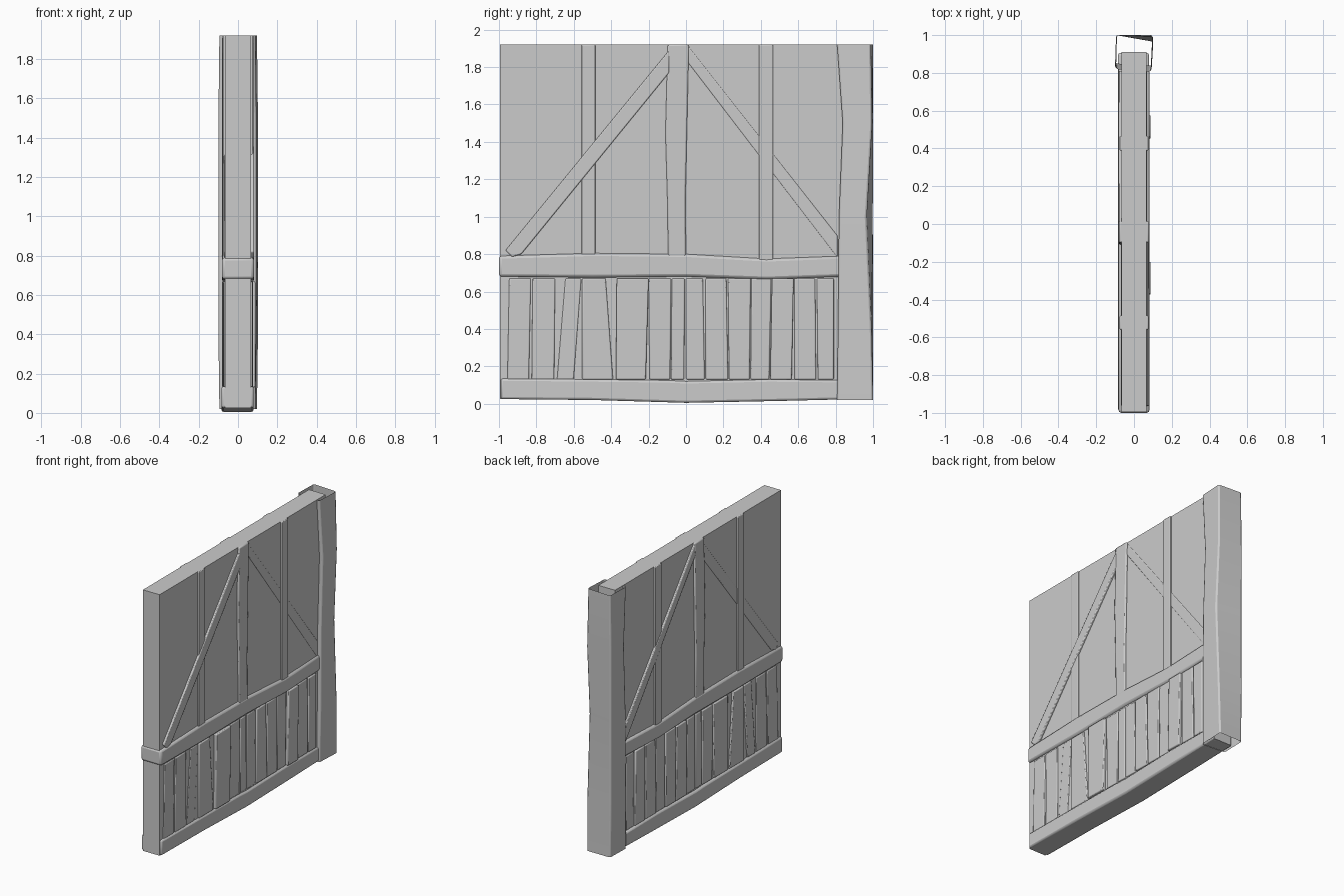
import bpy
import bmesh
import math
import random

random.seed(4)
cube = bpy.data.objects.get("Cube")
if cube:
    bpy.data.objects.remove(cube)

grey = bpy.data.materials.new("plain grey")
grey.use_nodes = True
colour = (0.6, 0.6, 0.6, 1)
grey.diffuse_color = colour
grey.node_tree.nodes["Principled BSDF"].inputs["Base Color"].default_value = colour

TOP, BASE, RAIL = 1.92, 0.13, 0.67


def finish(name, bm, bevel=0.0):
    bmesh.ops.recalc_face_normals(bm, faces=bm.faces)
    mesh = bpy.data.meshes.new(name)
    bm.to_mesh(mesh)
    bm.free()
    mesh.materials.append(grey)
    obj = bpy.data.objects.new(name, mesh)
    bpy.context.collection.objects.link(obj)
    if bevel:
        mod = obj.modifiers.new("worn edges", "BEVEL")
        mod.width, mod.segments = bevel, 2
        mod.limit_method = "ANGLE"
        mod.angle_limit = math.radians(40)
    bpy.ops.object.select_all(action="DESELECT")
    obj.select_set(True)
    bpy.context.view_layer.objects.active = obj
    bpy.ops.object.shade_smooth_by_angle(angle=math.radians(35))
    return obj


def slab(name, outline, x0, x1, bevel=0.0):
    """Extrude an outline of (y, z) points through the wall thickness."""
    bm = bmesh.new()
    face = bm.faces.new([bm.verts.new((x0, y, z)) for y, z in outline])
    new = bmesh.ops.extrude_face_region(bm, geom=[face])["geom"]
    for v in new:
        if isinstance(v, bmesh.types.BMVert):
            v.co.x = x1
    return finish(name, bm, bevel)


def box(name, y0, y1, z0, z1, half, bevel=0.0):
    return slab(name, [(y0, z0), (y1, z0), (y1, z1), (y0, z1)], -half, half, bevel)


# Plaster panel
box("wall_panel", -0.995, 0.91, 0.025, TOP, 0.067)

# Horizontal beams, slightly bent along their length
slab("bottom_beam", [(-0.99, 0.025), (-0.5, 0.02), (0, 0.005), (0.5, 0.015), (0.905, 0.025),
                     (0.905, 0.125), (0.45, 0.13), (0, 0.12), (-0.1, 0.125), (-0.5, 0.13),
                     (-0.99, 0.135)], -0.085, 0.08, 0.012)
slab("middle_beam", [(-1, 0.68), (-0.5, 0.675), (0, 0.68), (0.43, 0.665), (0.84, 0.68),
                     (0.84, 0.79), (0.43, 0.775), (0, 0.8), (-0.5, 0.805), (-1, 0.79)],
     -0.082, 0.082, 0.015)

# Upright timbers above the middle beam
slab("centre_post", [(-0.095, 0.75), (0, 0.75), (-0.003, 1.1), (0.005, 1.45), (0.015, TOP),
                     (-0.098, TOP), (-0.11, 1.45), (-0.1, 1.1)], -0.08, 0.08, 0.008)
box("front_stud", -0.56, -0.485, 0.75, TOP, 0.076, 0.005)
box("back_stud", 0.39, 0.465, 0.75, TOP, 0.078, 0.005)

# Diagonal braces, each set nearer to one side of the wall
slab("front_brace", [(-0.965, 0.82), (-0.93, 0.785), (-0.88, 0.8), (-0.09, 1.77), (-0.09, 1.89)],
     -0.07, 0.082, 0.006)
slab("back_brace", [(0.81, 0.78), (0.81, 0.9), (0.01, 1.915), (0.005, 1.83)],
     -0.082, 0.07, 0.006)

# Lower planks: front and back edge at the bottom, the same at the top
planks = [(-0.955, -0.84, -0.945, -0.83), (-0.825, -0.705, -0.82, -0.7),
          (-0.69, -0.6, -0.645, -0.56), (-0.555, -0.39, -0.555, -0.43),
          (-0.375, -0.215, -0.37, -0.2), (-0.195, -0.085, -0.2, -0.08),
          (-0.08, -0.01, -0.075, -0.008), (0, 0.1, 0, 0.09),
          (0.105, 0.225, 0.105, 0.215), (0.23, 0.34, 0.225, 0.345),
          (0.345, 0.445, 0.35, 0.455), (0.45, 0.565, 0.46, 0.575),
          (0.58, 0.695, 0.58, 0.69), (0.705, 0.79, 0.7, 0.79)]
proud = (4, 11)
for i, (b0, b1, t0, t1) in enumerate(planks):
    right = 0.088 if i in proud else random.uniform(0.071, 0.078)
    slab(f"plank_{i + 1}", [(b0, BASE), (b1, BASE), (t1, RAIL), (t0, RAIL)],
         -random.uniform(0.071, 0.082), right, 0.006)

# Corner post: an open, slightly twisted sleeve round the wall's end
levels = [(0.02, 0.0, 0.0), (0.4, 0.008, 0.005), (1.0, 0.035, 0.01),
          (1.5, 0.005, 0.03), (TOP, 0.012, 0.0)]
bm = bmesh.new()
rings = []
for z, dent, nick in levels:
    bow = 0.005 if 0.3 < z < 1.6 else 0.0
    corners = [(-0.095 - bow, 0.82 + nick), (0.088 + bow, 0.807 + nick),
               (0.097 + bow, 1 - dent), (-0.09 - bow, 1.0)]
    rings.append([bm.verts.new((x, y, z)) for x, y in corners])
for low, high in zip(rings, rings[1:]):
    for k in range(4):
        j = (k + 1) % 4
        bm.faces.new((low[k], low[j], high[j], high[k]))
finish("corner_post", bm, 0.01)
